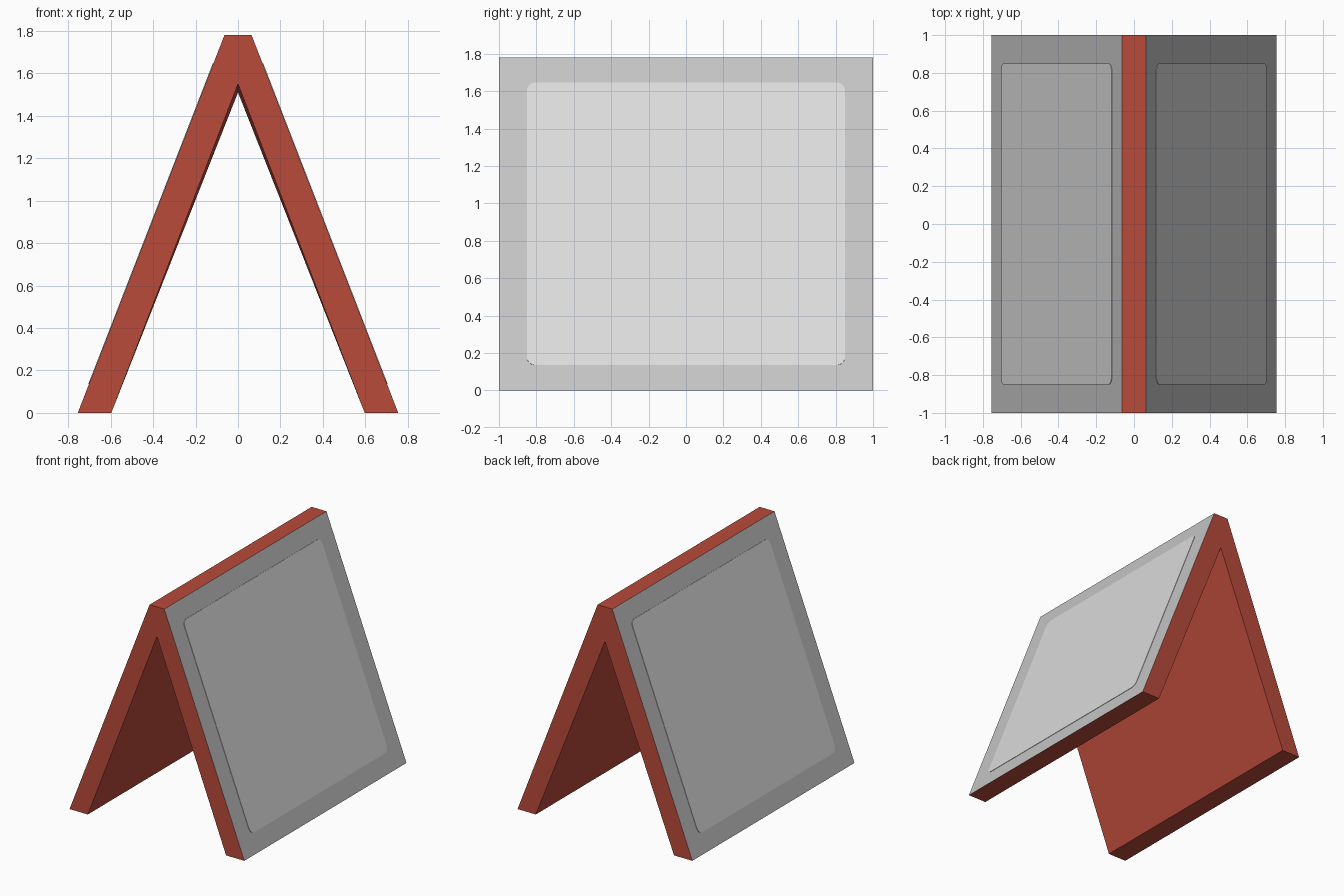
import bpy, bmesh, math
from mathutils import Vector

if "Cube" in bpy.data.objects:
    bpy.data.objects.remove(bpy.data.objects["Cube"])


def material(name, rgb):
    m = bpy.data.materials.new(name)
    m.diffuse_color = (*rgb, 1)
    m.use_nodes = True
    m.node_tree.nodes["Principled BSDF"].inputs["Base Color"].default_value = m.diffuse_color
    return m


RED = material("red body", (0.49, 0.069, 0.043))
GREY = material("grey border", (0.56, 0.56, 0.56))
LIGHT = material("light grey panel", (0.72, 0.72, 0.72))

FOOT, TOP, HEIGHT, INNER = 0.755, 0.064, 1.78, 0.597


def add_object(name, bm, mats):
    bmesh.ops.recalc_face_normals(bm, faces=bm.faces)
    mesh = bpy.data.meshes.new(name)
    bm.to_mesh(mesh)
    bm.free()
    for m in mats:
        mesh.materials.append(m)
    obj = bpy.data.objects.new(name, mesh)
    bpy.context.collection.objects.link(obj)
    return obj


# Folded sign body: A-shaped profile, the opening is slightly lower at the back
def profile(bm, y, apex):
    pts = [(-FOOT, 0), (-TOP, HEIGHT), (TOP, HEIGHT), (FOOT, 0),
           (INNER, 0), (0, apex), (-INNER, 0)]
    return [bm.verts.new((x, y, z)) for x, z in pts]


bm = bmesh.new()
front = profile(bm, -1, 1.55)
back = profile(bm, 1, 1.51)
bm.faces.new(front)
bm.faces.new(back)
for i in range(7):
    j = (i + 1) % 7
    bm.faces.new((front[i], front[j], back[j], back[i]))
bmesh.ops.recalc_face_normals(bm, faces=bm.faces)
# Outer sloping faces are grey, everything else red
for f in bm.faces:
    if abs(f.normal.x) > 0.5 and f.normal.z > 0.1:
        f.material_index = 1
add_object("folded_sign_body", bm, [RED, GREY])

# Rounded display panel on each slope, as a thin plate
HALF_W, RADIUS, THICK = 0.85, 0.045, 0.003
for name, side in (("left_panel", -1), ("right_panel", 1)):
    up = Vector((side * (TOP - FOOT), 0, HEIGHT))
    length = up.length
    up.normalize()
    out = Vector((side * up.z, 0, abs(up.x)))
    centre = Vector((side * (FOOT + TOP) / 2, 0, HEIGHT / 2))
    half_h = length / 2 * (1.645 - 0.135) / HEIGHT
    bm = bmesh.new()
    ring = []
    for k, (sy, ss) in enumerate(((1, 1), (-1, 1), (-1, -1), (1, -1))):
        for step in range(7):
            a = math.radians(90 * k + 15 * step)
            y = sy * (HALF_W - RADIUS) + RADIUS * math.cos(a)
            s = ss * (half_h - RADIUS) + RADIUS * math.sin(a)
            ring.append(bm.verts.new(centre + Vector((0, y, 0)) + up * s - out * THICK))
    base = bm.faces.new(ring)
    top = bmesh.ops.extrude_face_region(bm, geom=[base], use_keep_orig=True)["geom"]
    bmesh.ops.translate(bm, vec=out * THICK * 2,
                        verts=[g for g in top if isinstance(g, bmesh.types.BMVert)])
    add_object(name, bm, [LIGHT])
